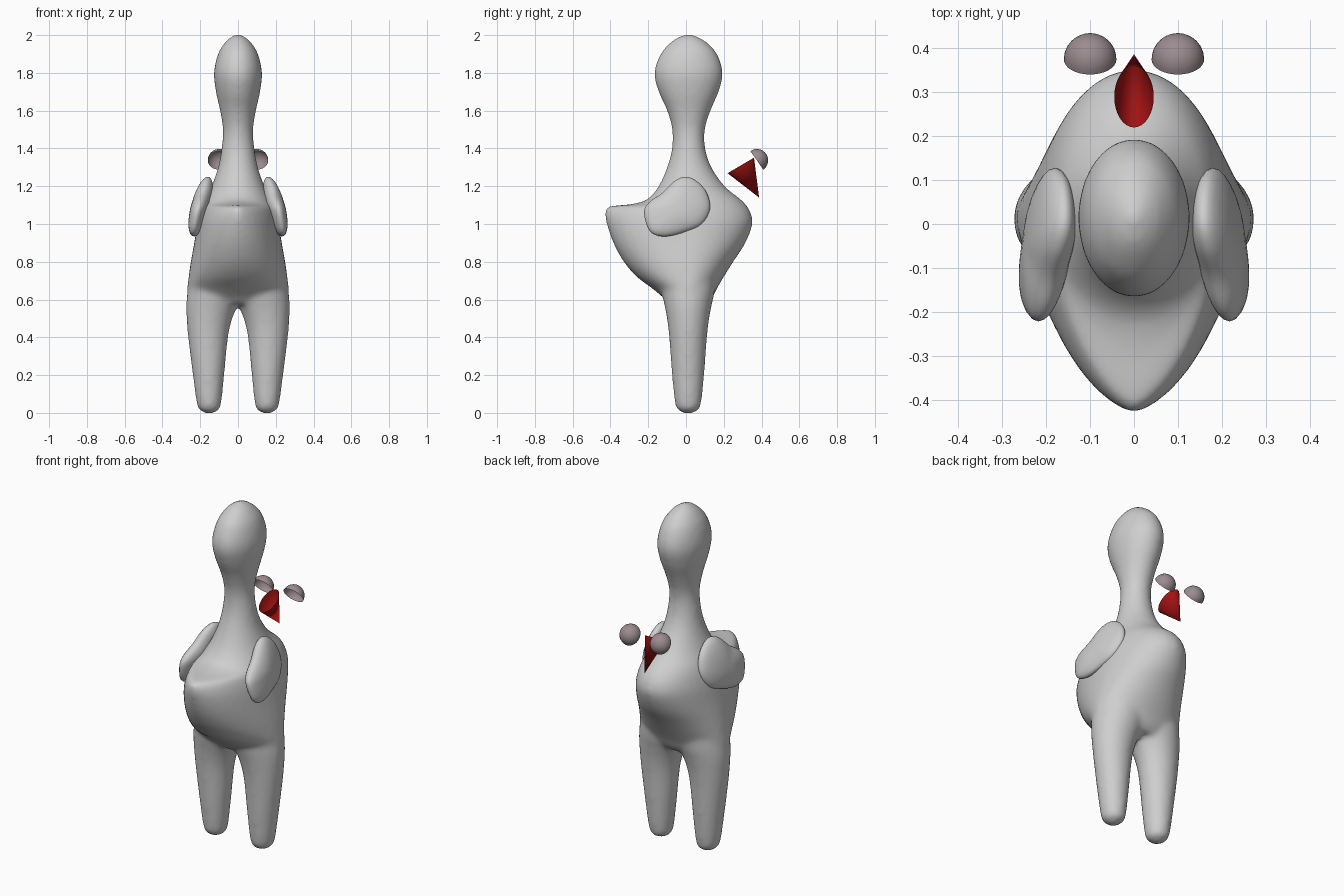
import bpy, bmesh, math
from mathutils import Vector

if "Cube" in bpy.data.objects:
    bpy.data.objects.remove(bpy.data.objects["Cube"])


def material(name, color):
    m = bpy.data.materials.new(name)
    m.diffuse_color = (*color, 1)
    m.use_nodes = True
    m.node_tree.nodes["Principled BSDF"].inputs["Base Color"].default_value = m.diffuse_color
    return m


grey = material("light grey", (0.62, 0.62, 0.62))
red = material("beak red", (0.36, 0.006, 0.006))
mauve = material("eye mauve", (0.33, 0.26, 0.275))


def finish(name, bm, mat, smooth=True):
    mesh = bpy.data.meshes.new(name)
    bm.to_mesh(mesh)
    bm.free()
    mesh.materials.append(mat)
    for p in mesh.polygons:
        p.use_smooth = smooth
    ob = bpy.data.objects.new(name, mesh)
    bpy.context.collection.objects.link(ob)
    return ob


def spline(rows, steps=4):
    """Smooth interpolation through rows of numbers."""
    out = []
    for i in range(len(rows) - 1):
        p = [rows[max(0, min(len(rows) - 1, i + k))] for k in (-1, 0, 1, 2)]
        for s in range(steps):
            t = s / steps
            out.append([0.5 * (2 * b + (c - a) * t + (2 * a - 5 * b + 4 * c - d) * t * t
                               + (3 * b - a - 3 * c + d) * t ** 3) for a, b, c, d in zip(*p)])
    return out + [list(rows[-1])]


def bridge(bm, rings):
    for a, b in zip(rings, rings[1:]):
        n = len(a)
        for i in range(n):
            bm.faces.new((a[i], a[(i + 1) % n], b[(i + 1) % n], b[i]))


def loft(bm, rows, section, n=40):
    """Closed stack of horizontal sections."""
    rings = [[bm.verts.new(section(r, 2 * math.pi * i / n)) for i in range(n)] for r in spline(rows)]
    bridge(bm, rings)
    bm.faces.new(rings[0])
    bm.faces.new(rings[-1])


# Torso, neck and head: z, front y, back y, half width, front pointedness
torso = [
    (0.575, -0.09, 0.11, 0.22, 1), (0.61, -0.12, 0.14, 0.265, 1), (0.66, -0.18, 0.165, 0.268, 1),
    (0.72, -0.26, 0.20, 0.262, 1), (0.80, -0.33, 0.25, 0.25, 1), (0.90, -0.385, 0.315, 0.232, 1),
    (1.00, -0.42, 0.352, 0.215, 1.1), (1.06, -0.43, 0.343, 0.20, 1.3), (1.092, -0.41, 0.325, 0.19, 1.5),
    (1.105, -0.29, 0.315, 0.185, 1.3), (1.13, -0.205, 0.29, 0.175, 1), (1.20, -0.145, 0.205, 0.14, 1),
    (1.30, -0.10, 0.135, 0.105, 1), (1.40, -0.074, 0.102, 0.087, 1), (1.50, -0.073, 0.10, 0.08, 1),
    (1.60, -0.10, 0.13, 0.095, 1), (1.70, -0.145, 0.173, 0.117, 1), (1.80, -0.168, 0.195, 0.127, 1),
    (1.90, -0.135, 0.165, 0.106, 1), (1.96, -0.083, 0.112, 0.07, 1), (1.99, -0.04, 0.065, 0.037, 1),
    (2.004, -0.005, 0.03, 0.01, 1)]


def torso_section(r, a):
    z, front, back, half, k = r
    c, s = math.cos(a), math.sin(a)
    x = half * math.copysign(abs(c) ** (k if s < 0 else 1), c)
    return (x, 0.015 + s * ((back - 0.015) if s > 0 else (0.015 - front)), z)


# Legs: z, inner x, outer x, half depth
leg = [(-0.003, 0.14, 0.17, 0.015), (0.01, 0.11, 0.195, 0.046), (0.045, 0.09, 0.217, 0.068),
       (0.20, 0.073, 0.239, 0.085), (0.40, 0.053, 0.264, 0.10), (0.50, 0.03, 0.272, 0.112),
       (0.57, 0.0, 0.274, 0.125), (0.64, -0.03, 0.268, 0.14), (0.75, -0.03, 0.25, 0.15)]

bm = bmesh.new()
loft(bm, torso, torso_section)
for side in (-1, 1):
    loft(bm, leg, lambda r, a: (side * ((r[1] + r[2]) / 2 + (r[2] - r[1]) / 2 * math.cos(a)),
                                0.011 + r[3] * math.sin(a), r[0]))
bmesh.ops.recalc_face_normals(bm, faces=bm.faces)
body = finish("body", bm, grey)
fuse = body.modifiers.new("fuse", "REMESH")
fuse.mode = 'VOXEL'
fuse.voxel_size = 0.014
fuse.use_smooth_shade = True
soften = body.modifiers.new("soften", "SMOOTH")
soften.factor = 0.5
soften.iterations = 8

# Wings: rounded outline inflated around a leaning plane
outline = [(-0.222, 1.06), (-0.19, 0.96), (-0.11, 0.934), (0.0, 0.96), (0.085, 1.0), (0.127, 1.08),
           (0.11, 1.165), (0.06, 1.225), (0.0, 1.25), (-0.06, 1.228), (-0.125, 1.165), (-0.195, 1.115)]
loop = outline[-1:] + outline + outline[:2]
edge = spline(loop)[4:4 + 4 * len(outline)]
for side, label in ((-1, "left"), (1, "right")):
    bm = bmesh.new()
    rings = []
    for j in range(1, 16):
        t = math.pi * j / 16
        ring = []
        for y, z in edge:
            y = -0.045 + (y + 0.045) * math.sin(t)
            z = 1.09 + (z - 1.09) * math.sin(t)
            x = 0.19 + 0.2 * (1.1 - z) - 0.09 * y + 0.053 * math.cos(t)
            ring.append(bm.verts.new((side * x, y, z)))
        rings.append(ring)
    bridge(bm, rings)
    bm.faces.new(rings[0])
    bm.faces.new(rings[-1])
    bmesh.ops.recalc_face_normals(bm, faces=bm.faces)
    finish(label + "_wing", bm, grey)

# Eyes: open half spheres tilted up and back
for side, label in ((-1, "left"), (1, "right")):
    bm = bmesh.new()
    bmesh.ops.create_uvsphere(bm, u_segments=32, v_segments=16, radius=0.06)
    bmesh.ops.delete(bm, geom=[v for v in bm.verts if v.co.z < -0.001], context='VERTS')
    ob = finish(label + "_eye", bm, mauve)
    ob.location = (side * 0.1, 0.375, 1.337)
    ob.rotation_euler = Vector((0, 0.82, 0.57)).to_track_quat('Z', 'X').to_euler()

# Beak: open flattened cone pointing down and back
bm = bmesh.new()
tip = bm.verts.new((0, 0.387, 1.14))
rim = [bm.verts.new((0.045 * math.cos(a), 0.29 + 0.07 * math.sin(a), 1.31 + 0.041 * math.sin(a)))
       for a in (2 * math.pi * i / 32 for i in range(32))]
for i in range(32):
    bm.faces.new((rim[i], tip, rim[(i + 1) % 32]))
bmesh.ops.recalc_face_normals(bm, faces=bm.faces)
finish("beak", bm, red)
